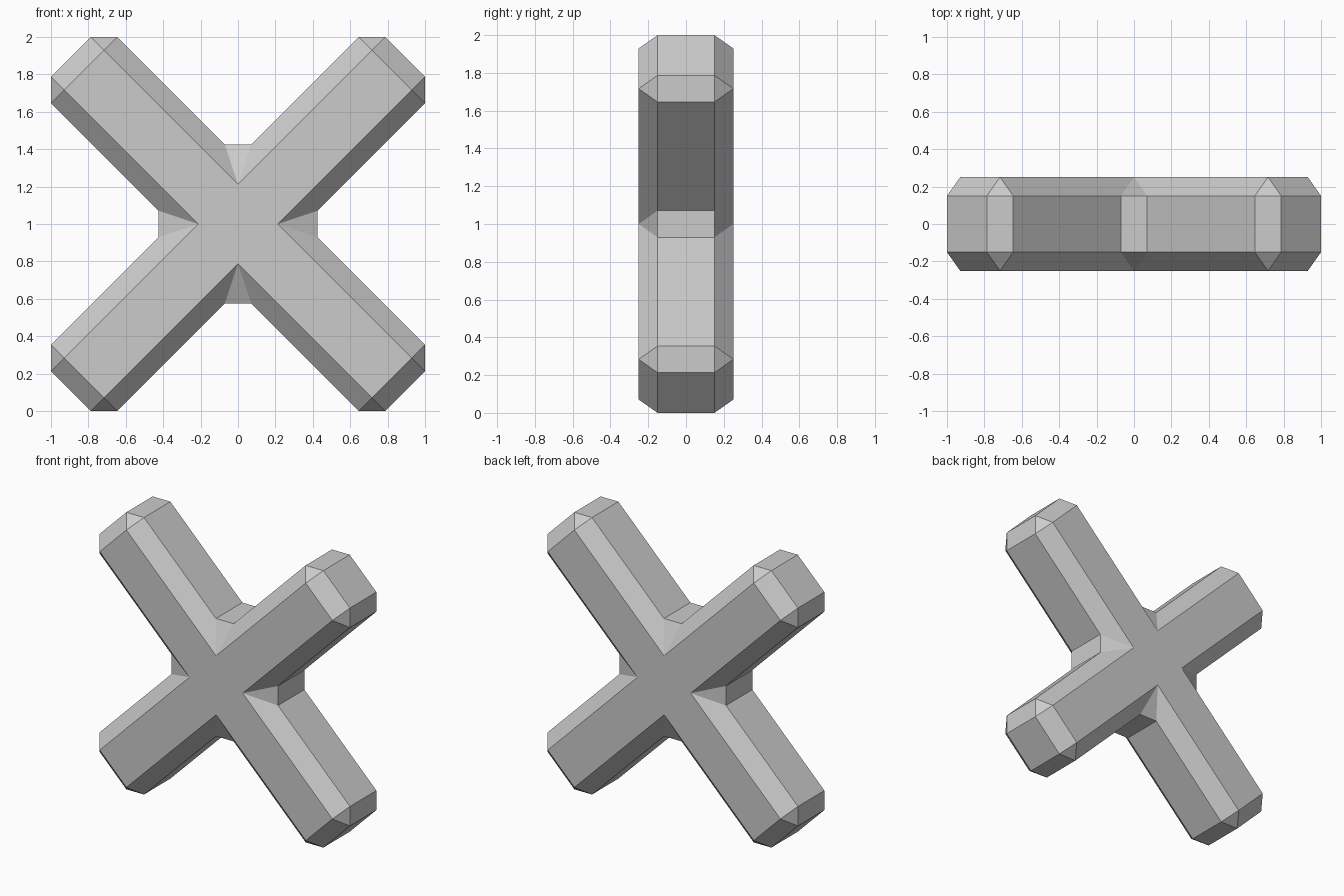
import bpy, bmesh
from math import radians
from mathutils import Matrix, Vector

if "Cube" in bpy.data.objects:
    bpy.data.objects.remove(bpy.data.objects["Cube"])

HALF_W = 0.2505   # half thickness of each bar
LENGTH = 1.2637   # centre to bar end
BEVEL = 0.1

# Plus-shaped profile, one arm's three corners repeated four times:
# (unbevelled corner, same corner inset for the flat front/back face)
w, l, b = HALF_W, LENGTH, BEVEL
arm = [((l, -w), (l - b, b - w)), ((l, w), (l - b, w - b)), ((w, w), (w - b, w - b))]
corners, insets = [], []
for k in range(4):
    rot = Matrix.Rotation(radians(90 * k + 45), 2)
    corners += [rot @ Vector(c) for c, _ in arm]
    insets += [rot @ Vector(i) for _, i in arm]
n = len(corners)

bm = bmesh.new()


def ring(points, y):
    return [bm.verts.new((p.x, y, p.y + 1)) for p in points]


# Outer rim: every corner is cut into two points along its edges
rim = []
for i, c in enumerate(corners):
    for other in (corners[i - 1], corners[(i + 1) % n]):
        rim.append(c + (other - c).normalized() * b)

rims = []
for side in (-1, 1):
    face = ring(insets, side * w)
    edge = ring(rim, side * (w - b))
    rims.append(edge)
    bm.faces.new(face)                                        # flat X face
    for i in range(n):
        j = (i + 1) % n
        bm.faces.new((face[i], edge[2 * i], edge[2 * i + 1]))  # corner facet
        bm.faces.new((face[i], edge[2 * i + 1], edge[2 * j], face[j]))  # chamfer

# Side walls between the two rims
for i in range(2 * n):
    j = (i + 1) % (2 * n)
    bm.faces.new((rims[0][i], rims[0][j], rims[1][j], rims[1][i]))

bmesh.ops.recalc_face_normals(bm, faces=bm.faces)
mesh = bpy.data.meshes.new("bevelled_cross")
bm.to_mesh(mesh)
bm.free()
bpy.context.collection.objects.link(bpy.data.objects.new("bevelled_cross", mesh))
